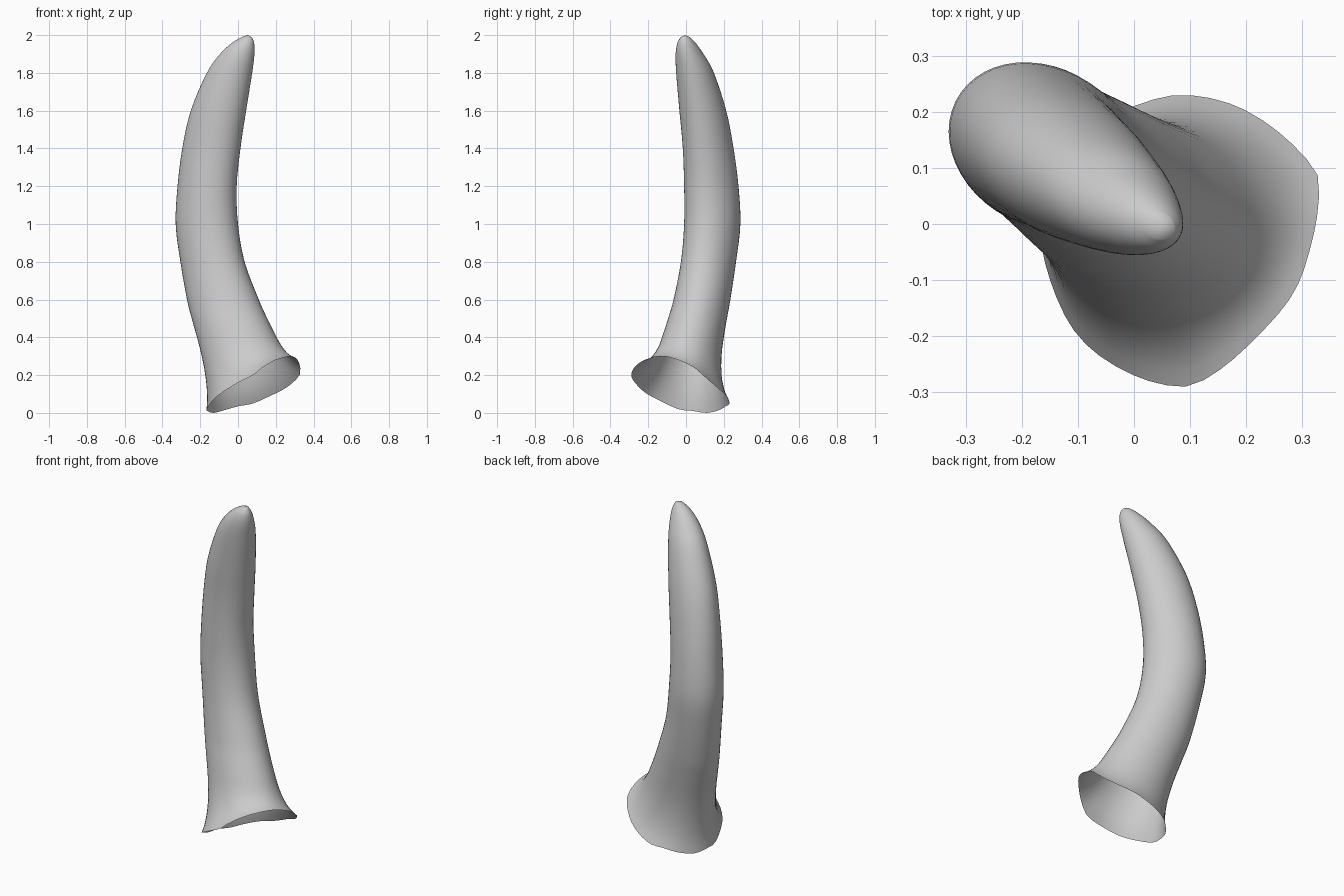
import bpy, bmesh, math
from mathutils import Vector

if "Cube" in bpy.data.objects:
    bpy.data.objects.remove(bpy.data.objects["Cube"])

N = 48            # sides around the horn
SKEW = 0.17       # sections are slightly longer along the bend

# Horn levels: z, min x, max x, min y, max y
LEVELS = [
    (0.40, -.217, .205, -.127, .200), (0.50, -.245, .155, -.095, .217),
    (0.60, -.270, .110, -.066, .235), (0.80, -.305, .035, -.027, .265),
    (1.00, -.330, .000, -.010, .288), (1.20, -.320, -.007, -.010, .278),
    (1.40, -.295, .013, -.017, .252), (1.60, -.250, .043, -.035, .213),
    (1.80, -.165, .075, -.052, .148), (1.90, -.095, .087, -.055, .093),
    (1.96, -.030, .085, -.045, .050), (1.99, .020, .072, -.027, .020),
]
# Flared rim of the open base, counter-clockwise
RIM = [
    (.33, .05, .235), (.32, .10, .19), (.25, .17, .13), (.17, .215, .09),
    (.08, .23, .05), (0, .21, .035), (-.07, .175, .015), (-.13, .11, .0),
    (-.16, .04, .01), (-.165, -.04, .02), (-.13, -.15, .07), (-.08, -.22, .11),
    (0, -.27, .16), (.08, -.29, .20), (.13, -.275, .24), (.20, -.22, .28),
    (.28, -.13, .30), (.315, -.04, .28),
]


def catmull(a, b, c, d, t):
    return .5 * (2*b + (c - a)*t + (2*a - 5*b + 4*c - d)*t*t + (3*b - a - 3*c + d)*t**3)


def ring(level):
    z, x0, x1, y0, y1 = level
    out = []
    for i in range(N):
        t = 2 * math.pi * i / N
        out.append(Vector(((x0+x1)/2 + (x1-x0)/2 * math.cos(t),
                           (y0+y1)/2 + (y1-y0)/2 * math.sin(t - SKEW), z)))
    return out


# Smooth closed rim, resampled at even angles around its centre
dense = []
R = [Vector(p) for p in RIM]
for k in range(len(R)):
    q = [R[(k + o) % len(R)] for o in (-1, 0, 1, 2)]
    dense += [catmull(*q, s / 20) for s in range(20)]


def rim_point(p, c=Vector((.08, -.03, 0))):
    d = Vector((math.cos(p), math.sin(p)))
    return max(dense, key=lambda v: (v - c).xy.normalized().dot(d)).copy()


rim = [rim_point(2 * math.pi * i / N - SKEW * .5) for i in range(N)]

# Flare: each side curves from the shaft direction out to the rim
neck, above = ring(LEVELS[0]), ring(LEVELS[1])
rings = []
for s in range(8):
    t = 1 - s / 8
    row = []
    for a, b, e in zip(neck, above, rim):
        ctrl = a + (a - b).normalized() * (e - a).length * .65
        row.append(a*(1-t)**2 + ctrl*2*t*(1-t) + e*t*t)
    rings.append(row)

# Shaft: spline through the levels
L = [Vector(v) for v in LEVELS]
for k in range(len(L) - 1):
    q = [L[max(k-1, 0)], L[k], L[k+1], L[min(k+2, len(L)-1)]]
    rings += [ring(catmull(*q, s / 4)) for s in range(4)]
rings.append(ring(LEVELS[-1]))

# Skin the rings and close the tip
bm = bmesh.new()
rows = [[bm.verts.new(p) for p in r] for r in rings]
for lo, hi in zip(rows, rows[1:]):
    for i in range(N):
        j = (i + 1) % N
        bm.faces.new((lo[i], lo[j], hi[j], hi[i]))
tip = bm.verts.new((.05, -.005, 2))
for i in range(N):
    bm.faces.new((rows[-1][i], rows[-1][(i + 1) % N], tip))
for f in bm.faces:
    f.smooth = True
mesh = bpy.data.meshes.new("horn")
bm.to_mesh(mesh)
bm.free()
bpy.context.collection.objects.link(bpy.data.objects.new("horn", mesh))
